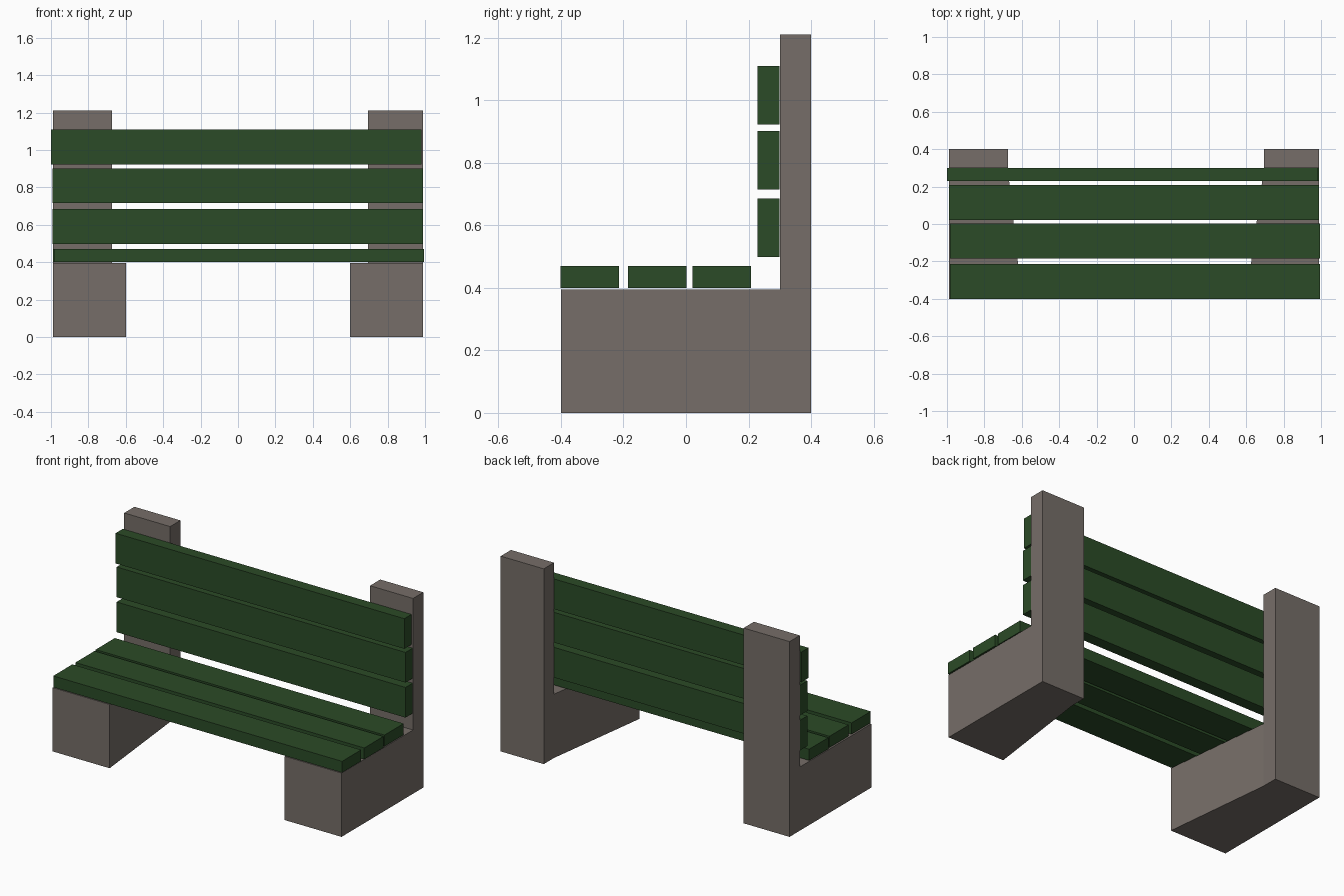
import bpy, bmesh

if "Cube" in bpy.data.objects:
    bpy.data.objects.remove(bpy.data.objects["Cube"])


def material(name, rgb):
    m = bpy.data.materials.new(name)
    m.diffuse_color = (*rgb, 1)
    m.use_nodes = True
    m.node_tree.nodes["Principled BSDF"].inputs["Base Color"].default_value = m.diffuse_color
    return m


stone = material("stone", (0.18, 0.155, 0.138))
green = material("green_paint", (0.024, 0.07, 0.02))


def finish(name, bm, mat):
    bmesh.ops.recalc_face_normals(bm, faces=bm.faces)
    me = bpy.data.meshes.new(name)
    bm.to_mesh(me)
    bm.free()
    me.materials.append(mat)
    ob = bpy.data.objects.new(name, me)
    bpy.context.collection.objects.link(ob)
    return ob


def slat(name, x, y, z):
    bm = bmesh.new()
    bmesh.ops.create_cube(bm, size=1)
    for v in bm.verts:
        v.co = [lo + (c + 0.5) * (hi - lo) for c, (lo, hi) in zip(v.co, (x, y, z))]
    return finish(name, bm, green)


def support(name, side, inner_front, inner_back):
    # L-shaped side profile; the inner face tapers towards the upright
    profile = [(-0.4, 0), (0.3, 0), (0.4, 0), (0.4, 1.21), (0.3, 1.21), (0.3, 0.395), (-0.4, 0.395)]
    bm = bmesh.new()
    outer = [bm.verts.new((side * 0.99, y, z)) for y, z in profile]
    inner = [bm.verts.new((side * (inner_front if y < 0 else inner_back), y, z)) for y, z in profile]
    for ring in (outer, inner):
        bm.faces.new([ring[i] for i in (0, 1, 5, 6)])
        bm.faces.new([ring[i] for i in (1, 2, 3, 4, 5)])
    n = len(profile)
    for i in range(n):
        j = (i + 1) % n
        bm.faces.new((outer[i], outer[j], inner[j], inner[i]))
    return finish(name, bm, stone)


# Stone end supports
support("left_support", -1, 0.60, 0.675)
support("right_support", 1, 0.60, 0.695)

# Seat planks, front to back: plank start x and y
for i, (x, y) in enumerate([(-0.985, -0.402), (-0.985, -0.185), (-0.99, 0.021)]):
    slat(f"seat_slat_{i + 1}", (x, x + 1.98), (y, y + 0.187), (0.4, 0.47))

# Backrest planks, bottom to top: plank start x and z
for i, (x, z) in enumerate([(-0.992, 0.498), (-0.992, 0.715), (-1.0, 0.922)]):
    slat(f"back_slat_{i + 1}", (x, x + 1.98), (0.229, 0.299), (z, z + 0.187))
